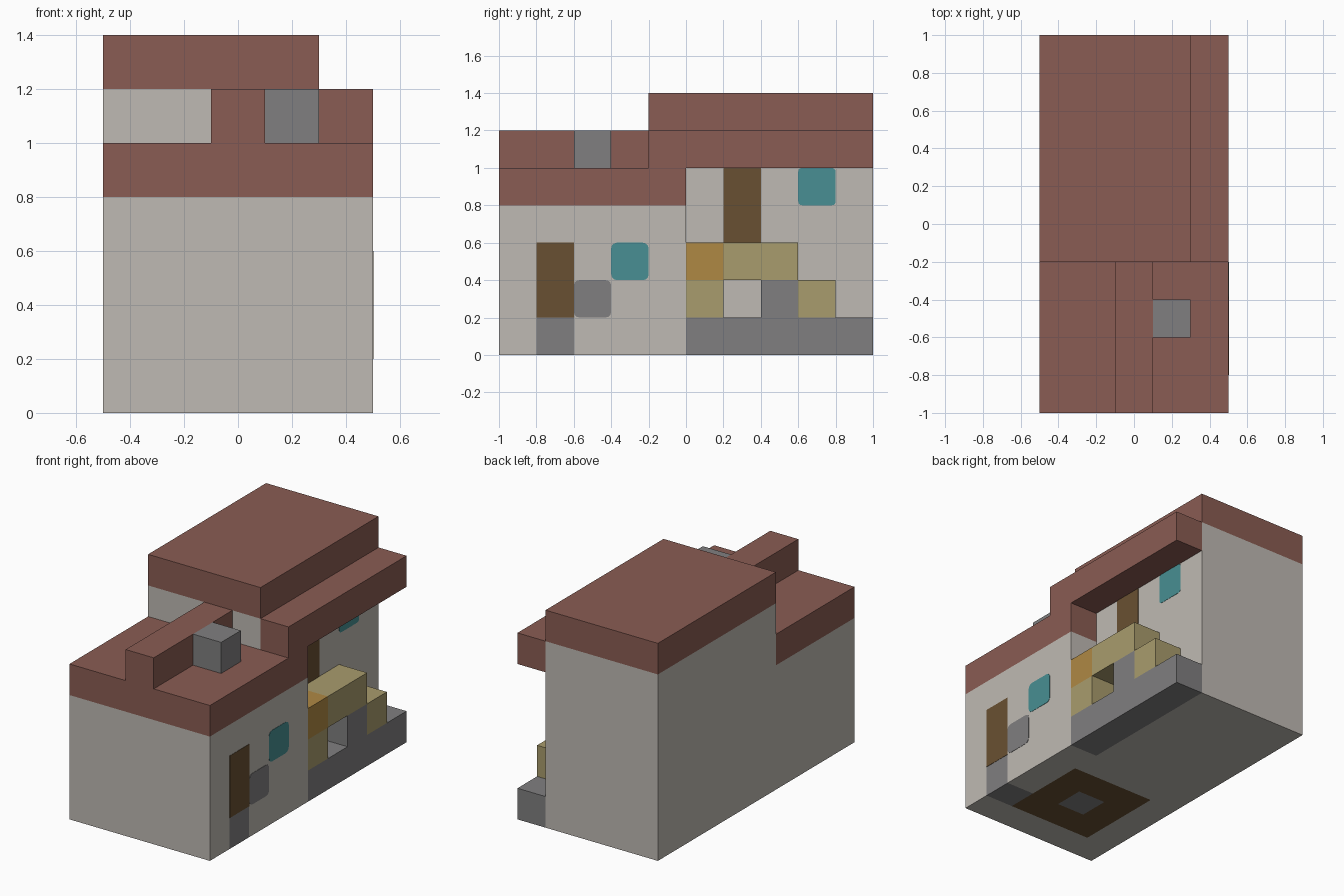
import bpy, bmesh
from mathutils import Vector

if "Cube" in bpy.data.objects:
    bpy.data.objects.remove(bpy.data.objects["Cube"], do_unlink=True)


def make_material(name, rgb):
    linear = [((c / 255 + 0.055) / 1.055) ** 2.4 for c in rgb] + [1.0]
    mat = bpy.data.materials.new(name)
    mat.use_nodes = True
    mat.diffuse_color = linear
    bsdf = next(n for n in mat.node_tree.nodes if n.type == "BSDF_PRINCIPLED")
    bsdf.inputs["Base Color"].default_value = linear
    return mat


PLASTER = make_material("plaster", (191, 186, 179))
RED = make_material("roof_red", (138, 92, 83))
GREY = make_material("stone_grey", (128, 127, 128))
WOOD = make_material("dark_wood", (105, 80, 50))
TEAL = make_material("window_teal", (72, 143, 147))
STRAW = make_material("straw_yellow", (169, 156, 109))
ORANGE = make_material("orange_wood", (175, 137, 68))


def finish(name, bm, *mats):
    mesh = bpy.data.meshes.new(name)
    bm.to_mesh(mesh)
    bm.free()
    for mat in mats:
        mesh.materials.append(mat)
    obj = bpy.data.objects.new(name, mesh)
    bpy.context.collection.objects.link(obj)
    return obj


def box_mesh(x, y, z):
    bm = bmesh.new()
    bmesh.ops.create_cube(bm, size=1)
    for v in bm.verts:
        v.co = Vector([a + (b - a) * (c + 0.5) for (a, b), c in zip((x, y, z), v.co)])
    return bm


def box(name, x, y, z, mat):
    return finish(name, box_mesh(x, y, z), mat)


def plate(name, wall_x, y, z, mat, rounding=0.0):
    """Thin painted panel on a wall facing +x, optionally with rounded corners."""
    bm = box_mesh((wall_x - 0.002, wall_x + 0.002), y, z)
    if rounding:
        corners = [e for e in bm.edges
                   if abs(e.verts[0].co.x - e.verts[1].co.x) > 0.001]
        bmesh.ops.bevel(bm, geom=corners, offset=rounding, segments=3,
                        profile=0.5, affect="EDGES")
    return finish(name, bm, mat)


# Front room: floor pattern and doorstep are cut into its faces
bm = box_mesh((-0.5, 0.5), (-1, -0.2), (0, 0.8))
cuts = [(0, (-0.3, -0.1, 0.1, 0.3)), (1, (-0.8, -0.6, -0.4)), (2, (0.2,))]
for axis, places in cuts:
    normal = Vector([float(i == axis) for i in range(3)])
    for place in places:
        bmesh.ops.bisect_plane(bm, geom=bm.verts[:] + bm.edges[:] + bm.faces[:],
                               plane_co=normal * place, plane_no=normal)
bm.normal_update()
for f in bm.faces:
    c = f.calc_center_median()
    doorstep = c.x > 0.3 and -0.8 < c.y < -0.6 and c.z < 0.2
    if doorstep and (f.normal.x > 0.5 or f.normal.z < -0.5):
        f.material_index = 1
    elif f.normal.z < -0.5 and abs(c.x) < 0.3 and -0.8 < c.y < -0.2:
        centre = abs(c.x) < 0.1 and -0.6 < c.y < -0.4
        f.material_index = 1 if centre else 2
finish("front_room_walls", bm, PLASTER, GREY, WOOD)

# Walls
box("main_walls", (-0.5, 0.3), (-0.2, 1), (0, 1.2), PLASTER)
box("side_wall", (0.3, 0.5), (-0.2, 0), (0, 0.8), PLASTER)

# Roofs and chimney
box("front_roof", (-0.5, 0.5), (-1, -0.2), (0.8, 1), RED)
box("side_roof", (0.3, 0.5), (-0.2, 0), (0.8, 1), RED)
box("front_roof_ridge", (-0.1, 0.1), (-1, -0.2), (1, 1.2), RED)
box("porch_roof", (0.3, 0.5), (-0.2, 1), (1, 1.2), RED)
box("main_roof", (-0.5, 0.3), (-0.2, 1), (1.2, 1.4), RED)
box("chimney", (0.1, 0.3), (-0.6, -0.4), (1, 1.2), GREY)

# Side porch and stairs
porch = (0.3, 0.5)
box("porch_base", porch, (0, 1), (0, 0.2), GREY)
box("stair_support", porch, (0.4, 0.6), (0.2, 0.4), GREY)
box("lower_step", porch, (0.6, 0.8), (0.2, 0.4), STRAW)
box("landing_post", porch, (0, 0.2), (0.2, 0.4), STRAW)
box("landing_corner", porch, (0, 0.2), (0.4, 0.6), ORANGE)
box("landing", porch, (0.2, 0.6), (0.4, 0.6), STRAW)

# Doors, windows and wall panel
plate("front_room_door", 0.5, (-0.8, -0.6), (0.2, 0.6), WOOD)
plate("wall_panel", 0.5, (-0.6, -0.4), (0.2, 0.4), GREY, 0.03)
plate("front_room_window", 0.5, (-0.4, -0.2), (0.4, 0.6), TEAL, 0.03)
plate("upper_door", 0.3, (0.2, 0.4), (0.6, 1), WOOD)
plate("upper_window", 0.3, (0.6, 0.8), (0.8, 1), TEAL, 0.02)
